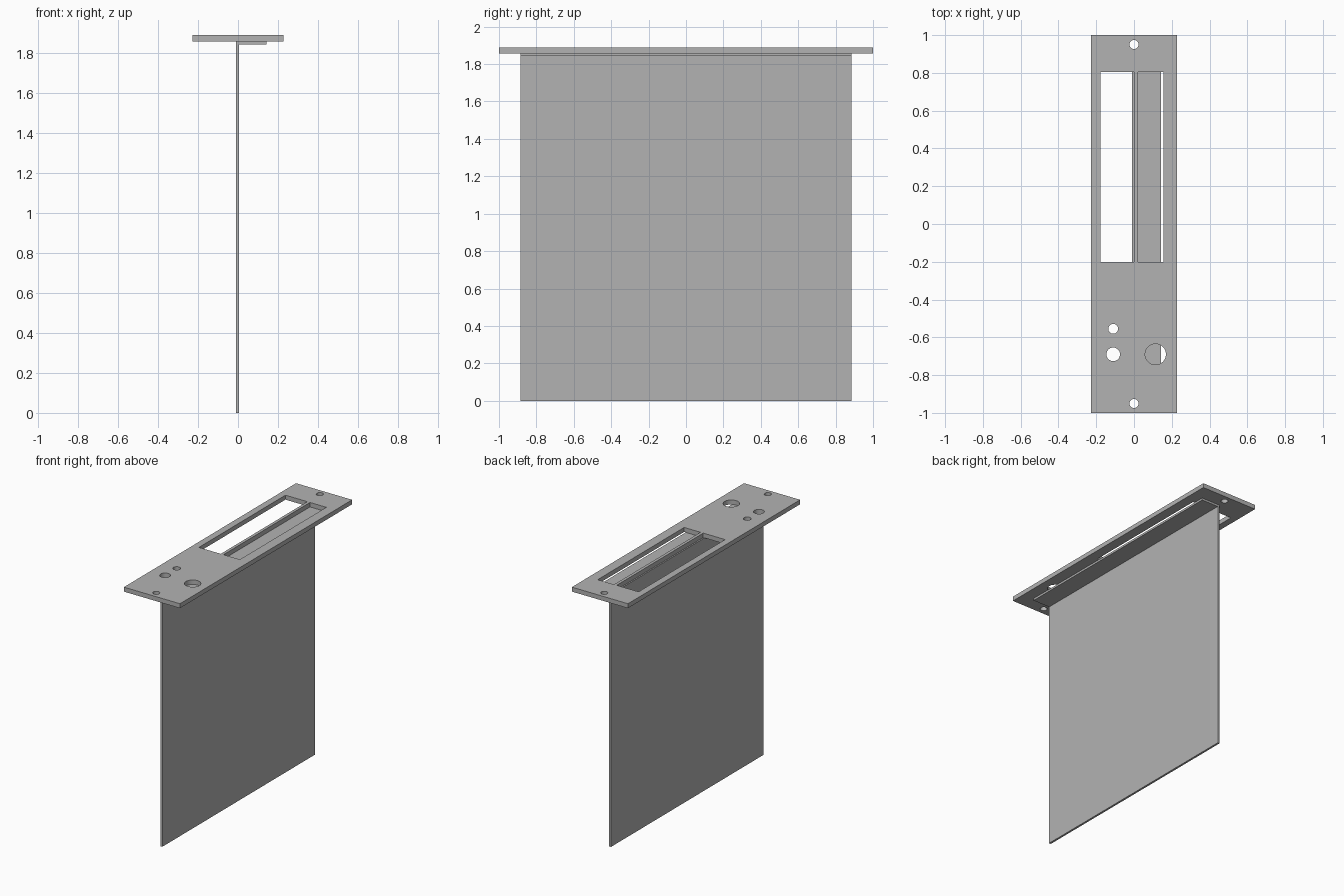
import bpy
import bmesh
from math import radians

if "Cube" in bpy.data.objects:
    bpy.data.objects.remove(bpy.data.objects["Cube"], do_unlink=True)

PLATE_BOTTOM, PLATE_TOP = 1.857, 1.89
PLATE_MID = (PLATE_BOTTOM + PLATE_TOP) / 2
SHEET = 0.015            # sheet metal thickness
SHEET_HALF_LENGTH = 0.886

grey = bpy.data.materials.new("plain_grey")
grey.use_nodes = True
grey.diffuse_color = (0.45, 0.45, 0.45, 1)
grey.node_tree.nodes["Principled BSDF"].inputs["Base Color"].default_value = grey.diffuse_color


def box(name, x0, x1, y0, y1, z0, z1):
    bpy.ops.mesh.primitive_cube_add(size=1, location=((x0 + x1) / 2, (y0 + y1) / 2, (z0 + z1) / 2))
    obj = bpy.context.object
    obj.name = name
    obj.scale = (x1 - x0, y1 - y0, z1 - z0)
    bpy.ops.object.transform_apply(location=False, rotation=False, scale=True)
    obj.data.materials.append(grey)
    return obj


def hole(name, x, y, radius):
    bpy.ops.mesh.primitive_cylinder_add(vertices=48, radius=radius, depth=0.2, location=(x, y, PLATE_MID))
    obj = bpy.context.object
    obj.name = name
    obj.data.materials.append(grey)
    return obj


def cut(target, cutter):
    mod = target.modifiers.new(cutter.name, "BOOLEAN")
    mod.operation = "DIFFERENCE"
    mod.solver = "EXACT"
    mod.object = cutter
    cutter.hide_render = True
    bpy.context.view_layer.objects.active = target
    bpy.ops.object.modifier_apply(modifier=mod.name)
    bpy.data.objects.remove(cutter, do_unlink=True)


# Top plate with two long slots, screw holes and control holes
plate = box("top_plate", -0.228, 0.228, -1, 1, PLATE_BOTTOM, PLATE_TOP)
for name, x0, x1 in (("wide_slot", -0.178, 0.0), ("narrow_slot", 0.022, 0.155)):
    cut(plate, box(name, x0, x1, -0.2, 0.805, PLATE_MID - 0.1, PLATE_MID + 0.1))
for name, x, y, radius in (
    ("front_screw_hole", 0, -0.95, 0.024),
    ("back_screw_hole", 0, 0.95, 0.024),
    ("small_hole", -0.11, -0.555, 0.026),
    ("medium_hole", -0.11, -0.69, 0.036),
    ("large_hole", 0.114, -0.69, 0.055),
):
    cut(plate, hole(name, x, y, radius))

# Hanging sheet with a flange folded under the plate, as one extruded profile
left, right, flange_end = -0.01, -0.01 + SHEET, 0.142
fold = PLATE_BOTTOM - SHEET
profile = [(left, 0), (right, 0), (right, fold), (flange_end, fold),
           (flange_end, PLATE_BOTTOM), (left, PLATE_BOTTOM)]
bm = bmesh.new()
face = bm.faces.new([bm.verts.new((x, -SHEET_HALF_LENGTH, z)) for x, z in profile])
extruded = bmesh.ops.extrude_face_region(bm, geom=[face])["geom"]
bmesh.ops.translate(bm, vec=(0, 2 * SHEET_HALF_LENGTH, 0),
                    verts=[v for v in extruded if isinstance(v, bmesh.types.BMVert)])
bmesh.ops.recalc_face_normals(bm, faces=bm.faces)
mesh = bpy.data.meshes.new("hanging_sheet")
bm.to_mesh(mesh)
bm.free()
mesh.materials.append(grey)
sheet = bpy.data.objects.new("hanging_sheet", mesh)
bpy.context.collection.objects.link(sheet)

# Smooth hole walls, crisp edges
bpy.ops.object.select_all(action="DESELECT")
plate.select_set(True)
bpy.context.view_layer.objects.active = plate
bpy.ops.object.shade_smooth_by_angle(angle=radians(30))
